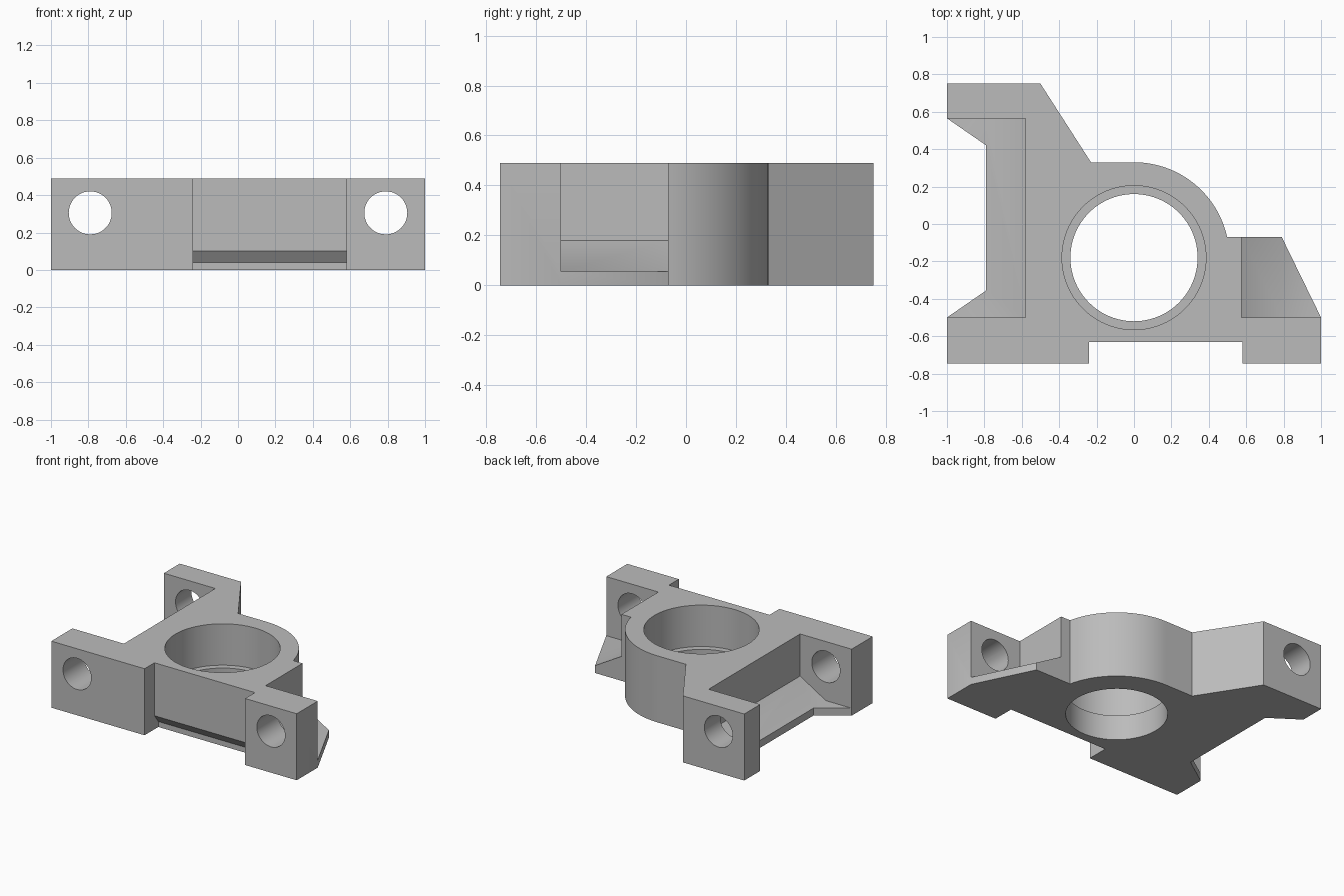
import bpy
import bmesh
import math
from mathutils import Vector

if "Cube" in bpy.data.objects:
    bpy.data.objects.remove(bpy.data.objects["Cube"])

HEIGHT = 0.49
BORE = (0, -0.18)

grey = bpy.data.materials.new("plain grey")
grey.use_nodes = True
grey.diffuse_color = (0.5, 0.5, 0.5, 1)
grey.node_tree.nodes["Principled BSDF"].inputs["Base Color"].default_value = (0.5, 0.5, 0.5, 1)


def prism(name, profile, axis, start, end):
    """Extrude a closed 2D profile along the axis x, y or z."""
    place = {
        "x": lambda a, b, t: (t, a, b),
        "y": lambda a, b, t: (a, t, b),
        "z": lambda a, b, t: (a, b, t),
    }[axis]
    bm = bmesh.new()
    face = bm.faces.new([bm.verts.new(place(a, b, start)) for a, b in profile])
    extruded = bmesh.ops.extrude_face_region(bm, geom=[face])["geom"]
    shift = Vector(place(0, 0, end - start))
    bmesh.ops.translate(bm, vec=shift, verts=[v for v in extruded if isinstance(v, bmesh.types.BMVert)])
    bmesh.ops.recalc_face_normals(bm, faces=bm.faces)
    mesh = bpy.data.meshes.new(name)
    bm.to_mesh(mesh)
    bm.free()
    mesh.materials.append(grey)
    obj = bpy.data.objects.new(name, mesh)
    bpy.context.collection.objects.link(obj)
    return obj


def arc(centre, radius, first, last, steps):
    angles = [first + (last - first) * i / steps for i in range(steps + 1)]
    return [(centre[0] + radius * math.cos(t), centre[1] + radius * math.sin(t)) for t in angles]


def circle(centre, radius, steps=64):
    return arc(centre, radius, 0, 2 * math.pi, steps)[:-1]


# Plate outline with the rounded boss shoulder
shoulder = arc(BORE, 0.51, math.pi / 2, math.asin(0.11 / 0.51), 32)
outline = [(-1, 0.75), (-0.5, 0.75), (-0.23, 0.33)] + shoulder + [
    (0.79, -0.07), (1, -0.5), (1, -0.745), (0.58, -0.745), (0.58, -0.63),
    (-0.24, -0.63), (-0.24, -0.745), (-1, -0.745), (-1, -0.5),
    (-0.79, -0.355), (-0.79, 0.42), (-1, 0.565)]
body = prism("bearing_bracket", outline, "z", 0, HEIGHT)

cutters = []

# Side pockets with a sloped floor
for side, wall, y_end in ((-1, 0.58, 0.565), (1, 0.575, 0)):
    floor = [(wall, 0.6), (wall, 0.18), (0.79, 0.055), (1.1, 0.055), (1.1, 0.6)]
    cutters.append(prism("pocket_cutter", [(side * x, z) for x, z in floor], "y", -0.5, y_end))

# Undercut along the lower front edge
undercut = [(-0.63, 0.1), (-0.585, 0.04), (-0.585, -0.1), (-0.7, -0.1), (-0.7, 0.1)]
cutters.append(prism("undercut_cutter", undercut, "x", -0.24, 0.58))

# Stepped central bore
cutters.append(prism("bore_cutter", circle(BORE, 0.34, 96), "z", -0.1, 0.6))
cutters.append(prism("counterbore_cutter", circle(BORE, 0.385, 96), "z", 0.185, 0.6))

# Bolt holes through the posts
for x in (-0.79, 0.79):
    cutters.append(prism("bolt_hole_cutter", circle((x, 0.305), 0.115, 48), "y", -1, 1))

bpy.ops.object.select_all(action="DESELECT")
body.select_set(True)
bpy.context.view_layer.objects.active = body
for cutter in cutters:
    cutter.hide_render = True
    cut = body.modifiers.new("cut", "BOOLEAN")
    cut.operation = "DIFFERENCE"
    cut.solver = "EXACT"
    cut.object = cutter
    bpy.ops.object.modifier_apply(modifier=cut.name)
    bpy.data.objects.remove(cutter)

bpy.ops.object.shade_smooth_by_angle(angle=math.radians(35))
